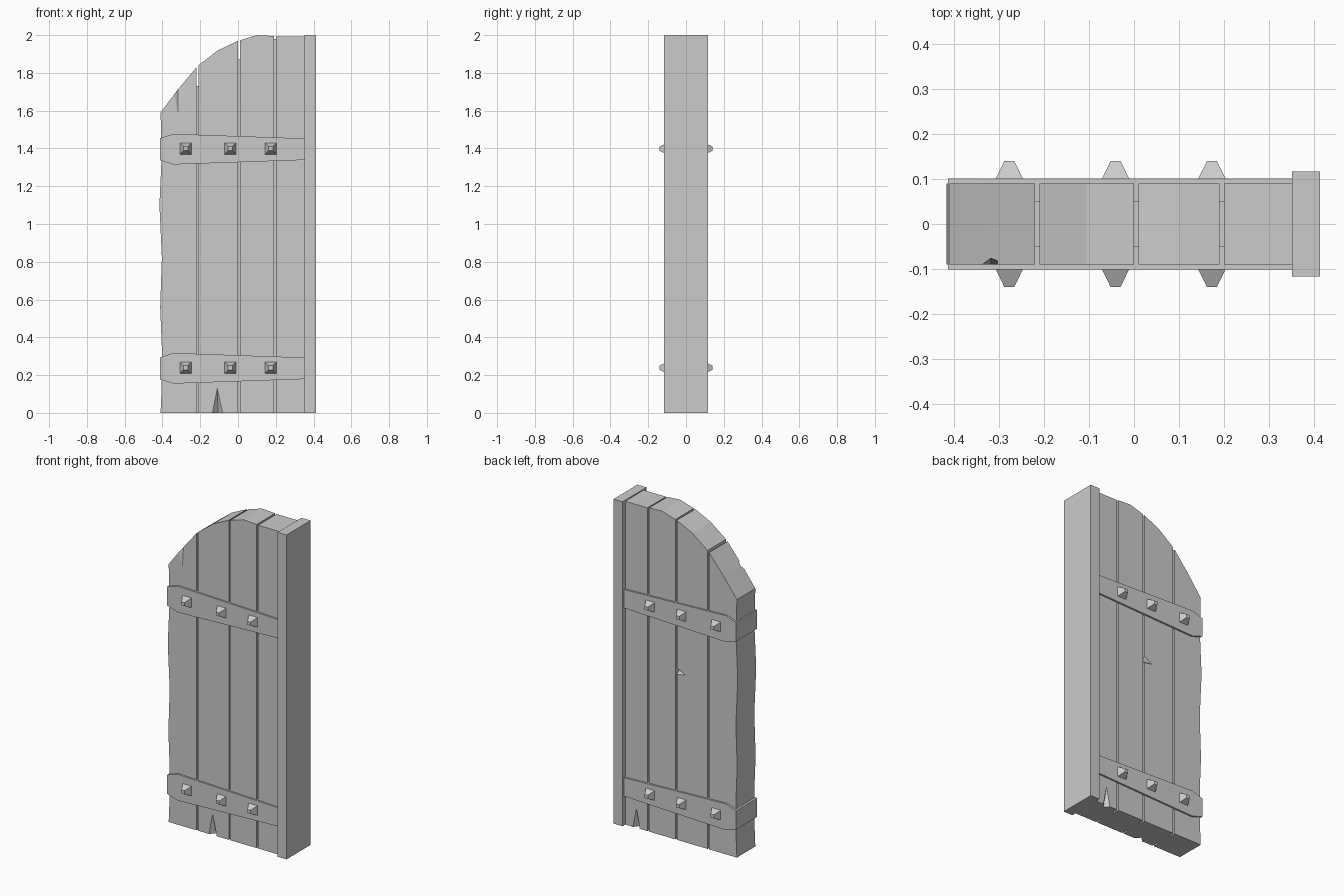
import bpy, bmesh
from mathutils import Vector

cube = bpy.data.objects.get("Cube")
if cube:
    bpy.data.objects.remove(cube, do_unlink=True)

grey = bpy.data.materials.new("weathered grey")
grey.use_nodes = True
colour = (0.6, 0.6, 0.6, 1)
grey.diffuse_color = colour
grey.node_tree.nodes["Principled BSDF"].inputs["Base Color"].default_value = colour


def add_object(name, bm):
    bmesh.ops.recalc_face_normals(bm, faces=bm.faces)
    mesh = bpy.data.meshes.new(name)
    bm.to_mesh(mesh)
    bm.free()
    mesh.materials.append(grey)
    obj = bpy.data.objects.new(name, mesh)
    bpy.context.collection.objects.link(obj)
    return obj


def slab(name, outline, half):
    """Extrude an x-z outline from y = -half to y = half."""
    bm = bmesh.new()
    face = bm.faces.new([bm.verts.new((x, -half, z)) for x, z in outline])
    out = bmesh.ops.extrude_face_region(bm, geom=[face])
    moved = [v for v in out["geom"] if isinstance(v, bmesh.types.BMVert)]
    bmesh.ops.translate(bm, verts=moved, vec=(0, 2 * half, 0))
    return add_object(name, bm)


def box(name, x0, x1, z0, z1, half):
    return slab(name, [(x0, z0), (x1, z0), (x1, z1), (x0, z1)], half)


def split(board, mouth_a, mouth_b, tip, deep):
    """Cut a tapering crack into a board."""
    bm = bmesh.new()
    for p in (mouth_a, mouth_b, tip, deep):
        bm.verts.new(p)
    bmesh.ops.convex_hull(bm, input=bm.verts)
    cutter = add_object("crack_cutter", bm)
    cutter.hide_render = True
    mod = board.modifiers.new("crack", "BOOLEAN")
    mod.operation, mod.solver, mod.object = "DIFFERENCE", "EXACT", cutter
    bpy.context.view_layer.objects.active = board
    bpy.ops.object.modifier_apply(modifier=mod.name)
    bpy.data.objects.remove(cutter, do_unlink=True)


# Planks under the arched top
T = 0.09
worn_edge = [(-0.41, 1.59), (-0.404, 1.36), (-0.416, 1.1), (-0.403, 0.82),
             (-0.412, 0.56), (-0.403, 0.34), (-0.404, 0.14), (-0.41, 0)]
outer = slab("outer_plank", worn_edge + [(-0.22, 0), (-0.22, 1.83), (-0.32, 1.71)], T)
second = slab("second_plank", [(-0.21, 0), (0, 0), (0, 1.97), (-0.105, 1.92), (-0.21, 1.84)], T)
third = slab("third_plank", [(0.01, 0), (0.19, 0), (0.19, 1.995), (0.1, 2), (0.01, 1.972)], T)
inner = box("inner_plank", 0.2, 0.352, 0, 1.993, T)

# Recessed tongues between the planks
for i, (x, top) in enumerate([(-0.22, 1.73), (0, 1.87), (0.19, 1.98)]):
    box(f"tongue_{i + 1}", x, x + 0.01, 0, top, 0.05)

# Cracks in the wood
F = T + 0.001
split(outer, (-0.347, -F, 1.73), (-0.285, -F, 1.73), (-0.318, -F, 1.58), (-0.318, -0.074, 1.73))
split(second, (-0.137, -F, -0.005), (-0.08, -F, -0.005), (-0.11, -F, 0.135), (-0.105, -0.06, -0.005))
split(inner, (0.25, F, -0.005), (0.3, F, -0.005), (0.275, F, 0.125), (0.275, 0.06, -0.005))
split(second, (0.005, F, 1.02), (0.005, F, 1.065), (-0.06, F, 1.03), (0.005, 0.065, 1.04))

# Hinge post
box("hinge_post", 0.351, 0.413, 0, 2, 0.117)

# Straps wrapped round the planks, with studs on both faces
for level, z in (("upper", 1.396), ("lower", 0.236)):
    upper_edge = [(-0.413, 0.058), (-0.342, 0.081), (0.352, 0.057)]
    outline = [(x, z + h) for x, h in upper_edge] + [(x, z - h) for x, h in reversed(upper_edge)]
    slab(f"{level}_strap", outline, 0.101)
    for i, x in enumerate((-0.277, -0.041, 0.173)):
        for side, s in (("front", -1), ("back", 1)):
            bm = bmesh.new()
            for half, y in ((0.031, 0.099), (0.011, 0.14)):
                for dx in (-half, half):
                    for dz in (-half, half):
                        bm.verts.new(Vector((x + dx, s * y, z + 0.003 + dz)))
            bmesh.ops.convex_hull(bm, input=bm.verts)
            bmesh.ops.dissolve_limit(bm, angle_limit=0.01, verts=bm.verts, edges=bm.edges)
            add_object(f"{level}_{side}_stud_{i + 1}", bm)
